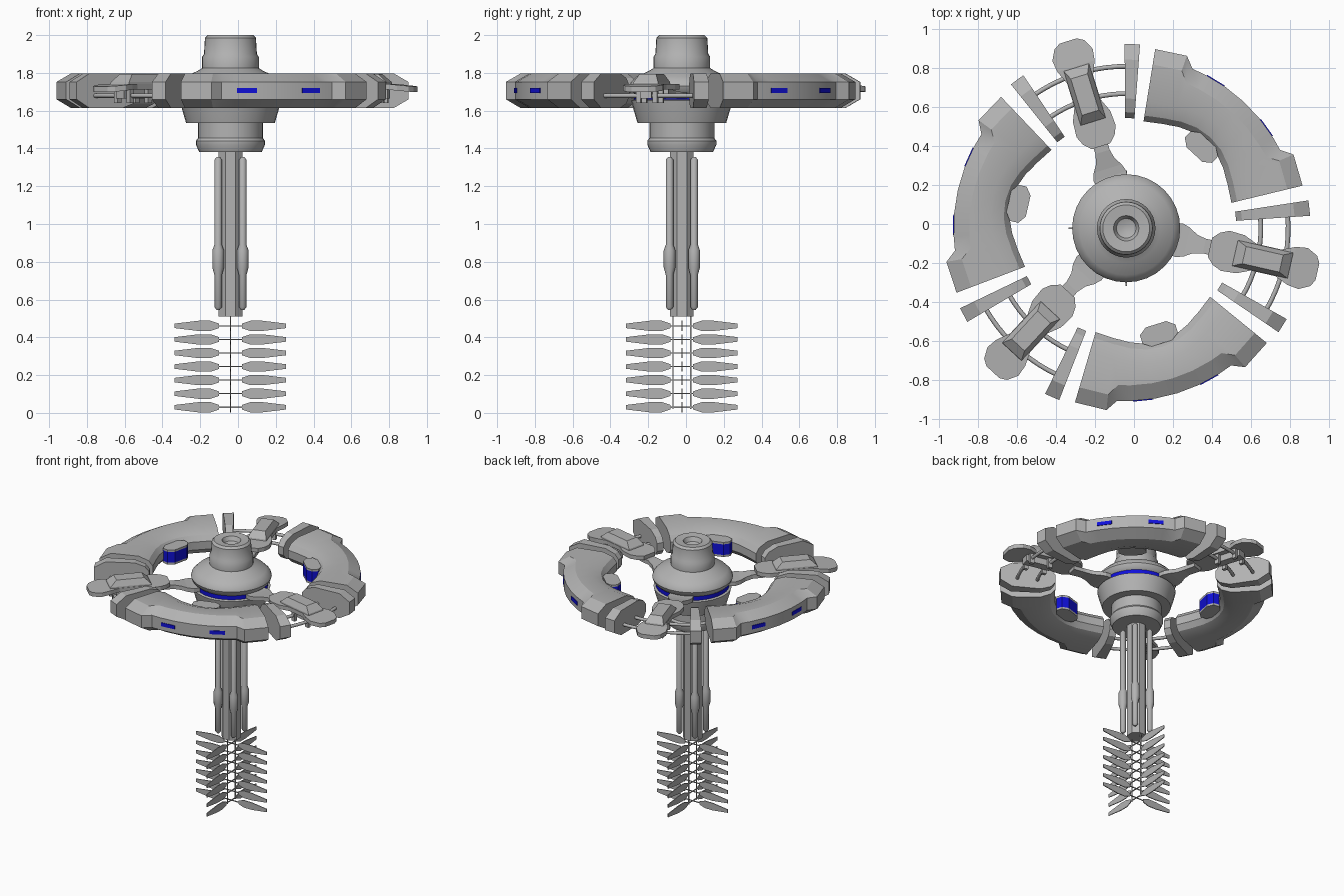
import bpy, bmesh
from math import sin, cos, pi, radians
from mathutils import Matrix, Vector

cube = bpy.data.objects.get("Cube")
if cube:
    bpy.data.objects.remove(cube, do_unlink=True)

AXIS = Matrix.Translation((-0.04, -0.022, 0))


def material(name, color):
    m = bpy.data.materials.new(name)
    m.use_nodes = True
    m.diffuse_color = color
    m.node_tree.nodes["Principled BSDF"].inputs["Base Color"].default_value = color
    return m


GREY = material("hull grey", (0.45, 0.45, 0.45, 1))
BLUE = material("window blue", (0.005, 0.005, 0.7, 1))


def finish(name, bm, mat=GREY, turn=0.0, smooth=None, blue_rule=None):
    """Turn a bmesh into an object around the station axis."""
    bmesh.ops.recalc_face_normals(bm, faces=bm.faces)
    me = bpy.data.meshes.new(name)
    me.materials.append(mat)
    if blue_rule:
        me.materials.append(BLUE)
        for f in bm.faces:
            f.material_index = int(blue_rule(f))
    bm.to_mesh(me)
    bm.free()
    me.transform(AXIS @ Matrix.Rotation(radians(turn), 4, 'Z'))
    ob = bpy.data.objects.new(name, me)
    bpy.context.collection.objects.link(ob)
    if smooth:
        bpy.ops.object.select_all(action='DESELECT')
        ob.select_set(True)
        bpy.context.view_layer.objects.active = ob
        bpy.ops.object.shade_smooth_by_angle(angle=radians(smooth))
    return ob


def loft(bm, rings, closed=True):
    """Skin a row of equal point rings, capping both ends."""
    rows = [[bm.verts.new(p) for p in ring] for ring in rings]
    n = len(rows[0])
    for a, b in zip(rows, rows[1:]):
        for i in range(n):
            j = (i + 1) % n
            bm.faces.new((a[i], a[j], b[j], b[i]))
    if closed:
        bm.faces.new(rows[0])
        bm.faces.new(rows[-1])


def lathe(bm, profile, sides, x=0.0, y=0.0):
    loft(bm, [[(x + r * cos(2 * pi * i / sides), y + r * sin(2 * pi * i / sides), z)
               for i in range(sides)] for r, z in profile])


def box(bm, center, size):
    m = Matrix.Translation(center) @ Matrix.Diagonal((*size, 1))
    bmesh.ops.create_cube(bm, size=1, matrix=m)


def plate(bm, half_outline, height, thick):
    """Plate from (distance, half width) pairs; height is a function of distance."""
    pts = half_outline
    rings = [[(u, -w, height(u)), (u, w, height(u)),
              (u, w, height(u) - thick), (u, -w, height(u) - thick)] for u, w in pts]
    loft(bm, rings)


def section(angle, inner, outer):
    """Cross-section of the habitat ring at one angle."""
    a = radians(angle)
    prof = [(inner, 1.675), (inner, 1.735), (inner + 0.03, 1.772), (inner + 0.1, 1.798),
            (outer - 0.08, 1.798), (outer, 1.752), (outer, 1.66),
            (outer - 0.08, 1.613), (inner + 0.1, 1.613), (inner + 0.03, 1.638)]
    return [(r * cos(a), r * sin(a), z) for r, z in prof]


# Central hub with a blue window band
bm = bmesh.new()
lathe(bm, [(0.02, 1.955), (0.05, 1.965), (0.065, 1.995), (0.12, 2.0), (0.135, 1.985),
           (0.14, 1.9), (0.15, 1.885), (0.15, 1.825), (0.175, 1.81), (0.24, 1.78),
           (0.27, 1.75), (0.277, 1.73), (0.268, 1.705), (0.252, 1.69), (0.252, 1.66),
           (0.268, 1.655), (0.257, 1.61), (0.235, 1.535), (0.172, 1.535), (0.172, 1.455),
           (0.183, 1.44), (0.183, 1.42), (0.165, 1.38), (0.05, 1.38)], 32)
finish("hub", bm, smooth=35,
       blue_rule=lambda f: 1.665 < f.calc_center_median().z < 1.685)

# Column below the hub
bm = bmesh.new()
lathe(bm, [(0.068, 1.4), (0.068, 0.51)], 8)
finish("column", bm, turn=22.5)
bm = bmesh.new()
for sx in (-1, 1):
    for sy in (-1, 1):
        lathe(bm, [(0.008, 1.355), (0.02, 1.34), (0.02, 0.89), (0.031, 0.86), (0.031, 0.77),
                   (0.02, 0.73), (0.02, 0.56), (0.008, 0.545)], 12, sx * 0.065, sy * 0.065)
finish("column_tubes", bm, smooth=40)

# Mast with seven tiers of vertical panels
LEVELS = [0.03 + 0.0718 * i for i in range(7)]
bm = bmesh.new()
for s in (-1, 1):
    box(bm, (0, s * 0.047, 0.27), (0.006, 0.006, 0.5))
for z in LEVELS:
    box(bm, (0, 0, z), (0.14, 0.006, 0.006))
    box(bm, (0, 0, z), (0.006, 0.14, 0.006))
finish("mast", bm)
for k in range(4):
    bm = bmesh.new()
    for z in LEVELS:
        loft(bm, [[(u, -0.003, z - h), (u, 0.003, z - h), (u, 0.003, z + h), (u, -0.003, z + h)]
                  for u, h in ((0.06, 0.012), (0.105, 0.027), (0.17, 0.027), (0.295, 0.012))])
    finish("panel_row", bm, turn=90 * k)

# Habitat ring: three arcs, each with outer windows and an inner bay
HALF = [(33.6, 0.555, 0.93), (23.4, 0.567, 0.937), (20.2, 0.572, 0.885),
        (15.4, 0.585, 0.885), (7.7, 0.6, 0.885)]
STATIONS = [(-a, i, o) for a, i, o in HALF] + [(0, 0.605, 0.885)] + HALF[::-1]
for k in range(3):
    mid = 47.2 + 120 * k
    bm = bmesh.new()
    loft(bm, [section(*s) for s in STATIONS])
    finish("ring_arc", bm, turn=mid, smooth=28)
    for s in (-1, 1):
        bm = bmesh.new()
        box(bm, (0.883, 0, 1.706), (0.009, 0.105, 0.027))
        finish("ring_window", bm, BLUE, turn=mid + s * 11.55)
    bm = bmesh.new()
    bay = [(0.515, -0.055), (0.515, 0.055), (0.545, 0.095), (0.59, 0.095),
           (0.617, 0.055), (0.617, -0.055), (0.59, -0.095), (0.545, -0.095)]
    loft(bm, [[(x, y, z) for x, y in bay] for z in (1.65, 1.665, 1.745, 1.76)])
    finish("inner_bay", bm, turn=mid,
           blue_rule=lambda f: abs(f.calc_center_median().z - 1.705) < 0.01)

# Docking modules between the arcs
DECK = [(0.44, 0.05), (0.475, 0.085), (0.52, 0.105), (0.6, 0.1), (0.67, 0.07),
        (0.8, 0.07), (0.87, 0.1), (0.93, 0.108), (0.985, 0.08), (1.005, 0.045)]
SPOKE = [(0.22, 0.08), (0.28, 0.088), (0.32, 0.075), (0.36, 0.05), (0.41, 0.038), (0.5, 0.04)]
for k in range(3):
    mid = 107.2 + 120 * k
    bm = bmesh.new()
    plate(bm, DECK, lambda u: 1.742 - 0.1 * max(0, u - 0.87), 0.03)
    finish("deck", bm, turn=mid)
    bm = bmesh.new()
    rings = []
    for u0, u1, w, z in ((0.57, 0.865, 0.068, 1.735), (0.575, 0.86, 0.066, 1.752),
                         (0.62, 0.815, 0.045, 1.793)):
        rings.append([(u0, -w, z), (u1, -w, z), (u1, w, z), (u0, w, z)])
    loft(bm, rings)
    finish("deck_housing", bm, turn=mid)
    bm = bmesh.new()
    plate(bm, SPOKE, lambda u: 1.695 + 0.02 * min(1, max(0, (u - 0.3) / 0.12)), 0.03)
    finish("spoke", bm, turn=mid)

    # Curved rails with posts that carry the deck
    bm = bmesh.new()
    for r in (0.69, 0.83):
        arc = [radians(-18 + 4 * i) for i in range(10)]
        loft(bm, [[((r + 0.012 * cos(t)) * cos(a), (r + 0.012 * cos(t)) * sin(a),
                    1.68 + 0.012 * sin(t)) for t in (i * pi / 4 for i in range(8))]
                  for a in arc])
        for s in (-1, 1):
            box(bm, (r, s * 0.045, 1.68), (0.03, 0.025, 0.08))
    box(bm, (0.76, 0, 1.69), (0.2, 0.06, 0.05))
    finish("rails", bm, turn=mid, smooth=50)

    # End frames holding the rails
    for s in (-1, 1):
        bm = bmesh.new()
        loft(bm, [section(-2.4, 0.565, 0.945), section(2.4, 0.565, 0.945)])
        finish("end_frame", bm, turn=mid + s * 19.1)
